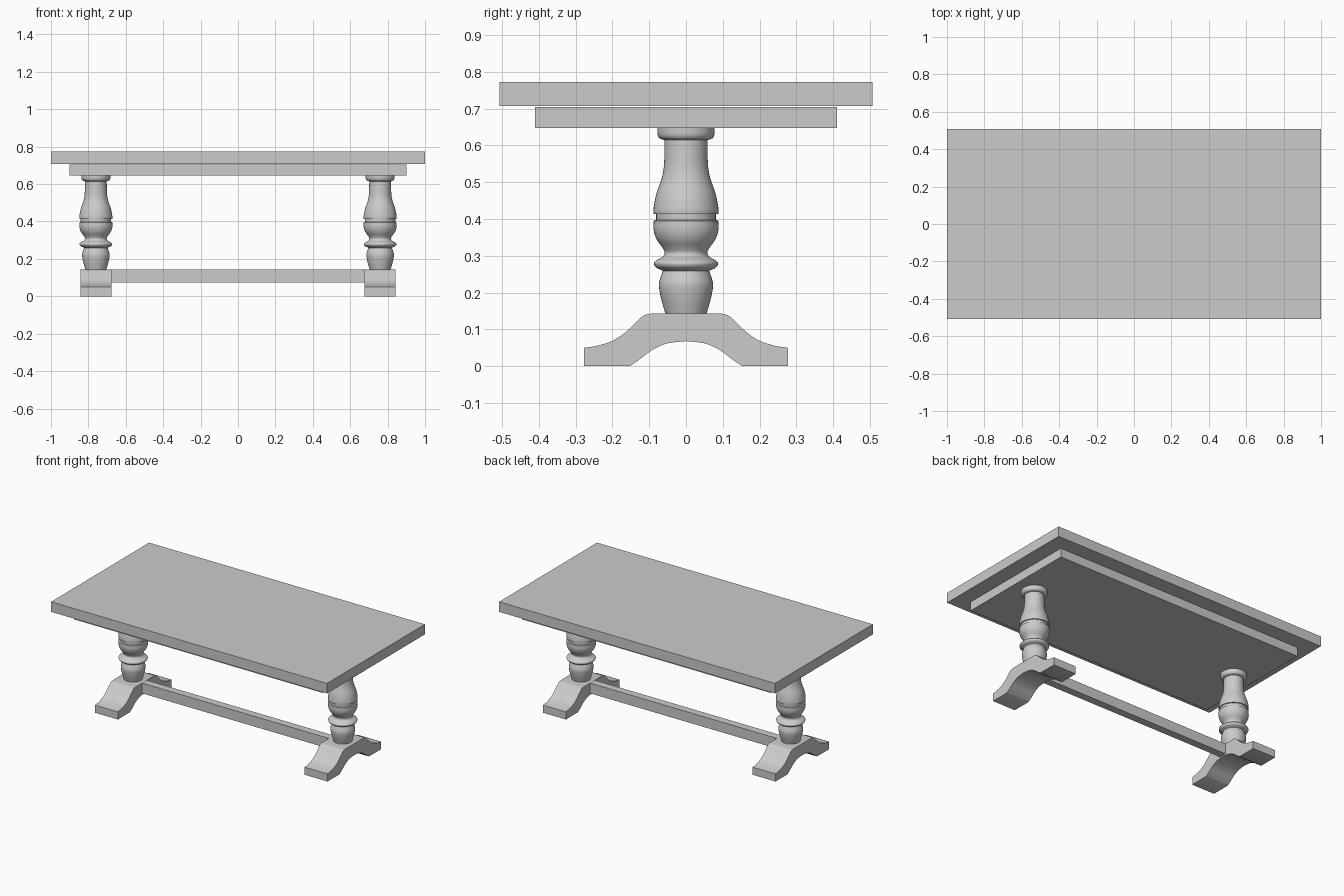
import bpy, bmesh, math
from mathutils import Vector

cube = bpy.data.objects.get("Cube")
if cube:
    bpy.data.objects.remove(cube, do_unlink=True)

GREY = (0.6, 0.6, 0.6, 1)
mat = bpy.data.materials.new("plain grey")
mat.use_nodes = True
mat.diffuse_color = GREY
mat.node_tree.nodes["Principled BSDF"].inputs["Base Color"].default_value = GREY

LEG_X = 0.76


def finish(name, bm, smooth=False):
    bmesh.ops.recalc_face_normals(bm, faces=bm.faces)
    mesh = bpy.data.meshes.new(name)
    bm.to_mesh(mesh)
    bm.free()
    mesh.materials.append(mat)
    obj = bpy.data.objects.new(name, mesh)
    bpy.context.collection.objects.link(obj)
    if smooth:
        bpy.ops.object.select_all(action="DESELECT")
        obj.select_set(True)
        bpy.context.view_layer.objects.active = obj
        bpy.ops.object.shade_smooth_by_angle(angle=math.radians(35))
    return obj


def box(name, size, z_low):
    bm = bmesh.new()
    bmesh.ops.create_cube(bm, size=1)
    bmesh.ops.scale(bm, vec=size, verts=bm.verts)
    bmesh.ops.translate(bm, vec=(0, 0, z_low + size[2] / 2), verts=bm.verts)
    return finish(name, bm)


def curve(points, steps=4):
    """Smooth curve through 2D points (Catmull-Rom)."""
    p = [Vector(q) for q in points]
    p = [2 * p[0] - p[1]] + p + [2 * p[-1] - p[-2]]
    out = []
    for a, b, c, d in zip(p, p[1:], p[2:], p[3:]):
        for i in range(steps):
            t = i / steps
            out.append(0.5 * (2 * b + (c - a) * t + (2 * a - 5 * b + 4 * c - d) * t ** 2
                              + (3 * b - a - 3 * c + d) * t ** 3))
    return out + [p[-2]]


def turned_post(name, x, profile, sides=40):
    bm = bmesh.new()
    verts = [bm.verts.new((r, 0, z)) for r, z in profile]
    edges = [bm.edges.new(pair) for pair in zip(verts, verts[1:])]
    bmesh.ops.spin(bm, geom=verts + edges, axis=(0, 0, 1), cent=(0, 0, 0),
                   angle=math.tau, steps=sides, use_duplicate=False)
    bmesh.ops.remove_doubles(bm, verts=bm.verts, dist=0.0002)
    bmesh.ops.translate(bm, vec=(x, 0, 0), verts=bm.verts)
    finish(name, bm, True)


def foot(name, x, outline, width):
    bm = bmesh.new()
    face = bm.faces.new([bm.verts.new((x - width / 2, y, z)) for y, z in outline])
    ext = bmesh.ops.extrude_face_region(bm, geom=[face])
    moved = [g for g in ext["geom"] if isinstance(g, bmesh.types.BMVert)]
    bmesh.ops.translate(bm, vec=(width, 0, 0), verts=moved)
    finish(name, bm, True)


# Top, apron slab and stretcher
box("table_top", (2, 1.014, 0.066), 0.707)
box("apron", (1.804, 0.82, 0.058), 0.647)
box("stretcher", (2 * LEG_X, 0.05, 0.067), 0.075)

# Turned post profile, bottom to top, split at the crisp edges
lower_vase = curve([(0.056, 0.143), (0.066, 0.177), (0.072, 0.205), (0.073, 0.228), (0.063, 0.259)])
ring = curve([(0.066, 0.261), (0.081, 0.268), (0.087, 0.279), (0.08, 0.288), (0.064, 0.297),
              (0.058, 0.308), (0.064, 0.322), (0.08, 0.345), (0.088, 0.37), (0.088, 0.395)])
upper_vase = curve([(0.088, 0.414), (0.088, 0.43), (0.081, 0.467), (0.067, 0.508),
                    (0.06, 0.545), (0.058, 0.615)])
capital = curve([(0.06, 0.615), (0.071, 0.619), (0.077, 0.629), (0.078, 0.648)])
profile = lower_vase + ring + [(0.081, 0.398), (0.081, 0.414)] + upper_vase + capital

# Foot outline: scrolled top and arched underside, mirrored front to back
slope = curve([(0.277, 0.05), (0.24, 0.056), (0.2, 0.069), (0.165, 0.092),
               (0.125, 0.13), (0.11, 0.14), (0.095, 0.143)])
arch = curve([(0, 0.068), (0.05, 0.062), (0.09, 0.045), (0.125, 0.019), (0.153, 0)])
half = arch + [(0.277, 0)] + slope
outline = half + [(-y, z) for y, z in reversed(half[1:])]

for side, x in (("left", LEG_X), ("right", -LEG_X)):
    turned_post(side + "_post", x, profile)
    foot(side + "_foot", x, outline, 0.166)
